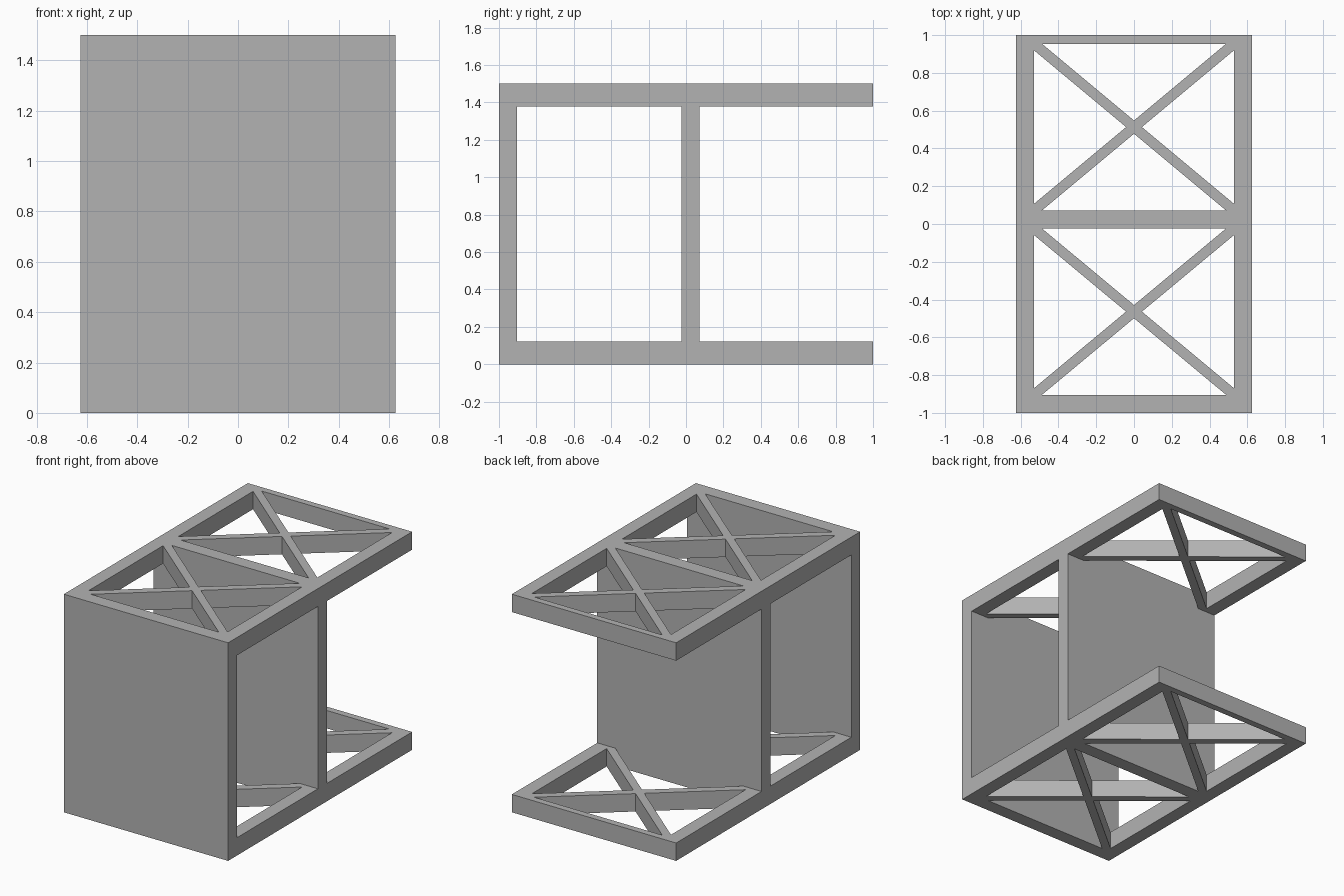
import bpy
import bmesh

cube = bpy.data.objects.get("Cube")
if cube:
    bpy.data.objects.remove(cube, do_unlink=True)

# Overall dimensions
HALF_X, HEIGHT, SLAB = 0.625, 1.5, 0.123
WALL = 0.096
FRONT_Y = -1 + WALL            # inner face of the front wall
MID_Y0, MID_Y1 = -0.024, 0.072  # divider wall
BACK_Y = 0.954                 # inner face of the back rail

grey = bpy.data.materials.new("plain grey")
grey.use_nodes = True
COLOUR = (0.45, 0.45, 0.45, 1)
grey.diffuse_color = COLOUR
grey.node_tree.nodes["Principled BSDF"].inputs["Base Color"].default_value = COLOUR


def prism(name, outline, z0, z1):
    """Extrude a flat outline between two heights."""
    bm = bmesh.new()
    face = bm.faces.new([bm.verts.new((x, y, z0)) for x, y in outline])
    top = bmesh.ops.extrude_face_region(bm, geom=[face])["geom"]
    verts = [v for v in top if isinstance(v, bmesh.types.BMVert)]
    bmesh.ops.translate(bm, verts=verts, vec=(0, 0, z1 - z0))
    bmesh.ops.recalc_face_normals(bm, faces=bm.faces)
    mesh = bpy.data.meshes.new(name)
    bm.to_mesh(mesh)
    bm.free()
    mesh.materials.append(grey)
    obj = bpy.data.objects.new(name, mesh)
    bpy.context.collection.objects.link(obj)
    return obj


def block(name, y0, y1, z0, z1):
    """Full-width block."""
    outline = [(-HALF_X, y0), (HALF_X, y0), (HALF_X, y1), (-HALF_X, y1)]
    return prism(name, outline, z0, z1)


def bay_triangles(y0, y1):
    """Four openings left in a bay by its crossed braces."""
    w, h, cy = HALF_X - WALL, (y1 - y0) / 2, (y0 + y1) / 2
    gap_y = 0.035
    gap_x = gap_y * w / h
    for s in (-1, 1):
        yield [(0, cy + s * gap_y), (w - gap_x, cy + s * h), (gap_x - w, cy + s * h)]
        yield [(s * gap_x, cy), (s * w, cy + h - gap_y), (s * w, cy - h + gap_y)]


def cross_braced_frame(name, z0):
    """Flat frame with two bays, each opened up around an X brace."""
    frame = block(name, -1, 1, z0, z0 + SLAB)
    for bay in ((FRONT_Y, MID_Y0), (MID_Y1, BACK_Y)):
        for outline in bay_triangles(*bay):
            cutter = prism("cutter", outline, z0 - 0.1, z0 + SLAB + 0.1)
            cutter.hide_render = True
            mod = frame.modifiers.new("opening", "BOOLEAN")
            mod.operation = "DIFFERENCE"
            mod.solver = "EXACT"
            mod.object = cutter
            bpy.context.view_layer.objects.active = frame
            bpy.ops.object.modifier_apply(modifier=mod.name)
            bpy.data.objects.remove(cutter, do_unlink=True)


# Upper and lower frames
cross_braced_frame("bottom_frame", 0)
cross_braced_frame("top_frame", HEIGHT - SLAB)

# Upright walls between the frames
block("front_wall", -1, FRONT_Y, SLAB, HEIGHT - SLAB)
block("middle_wall", MID_Y0, MID_Y1, SLAB, HEIGHT - SLAB)
